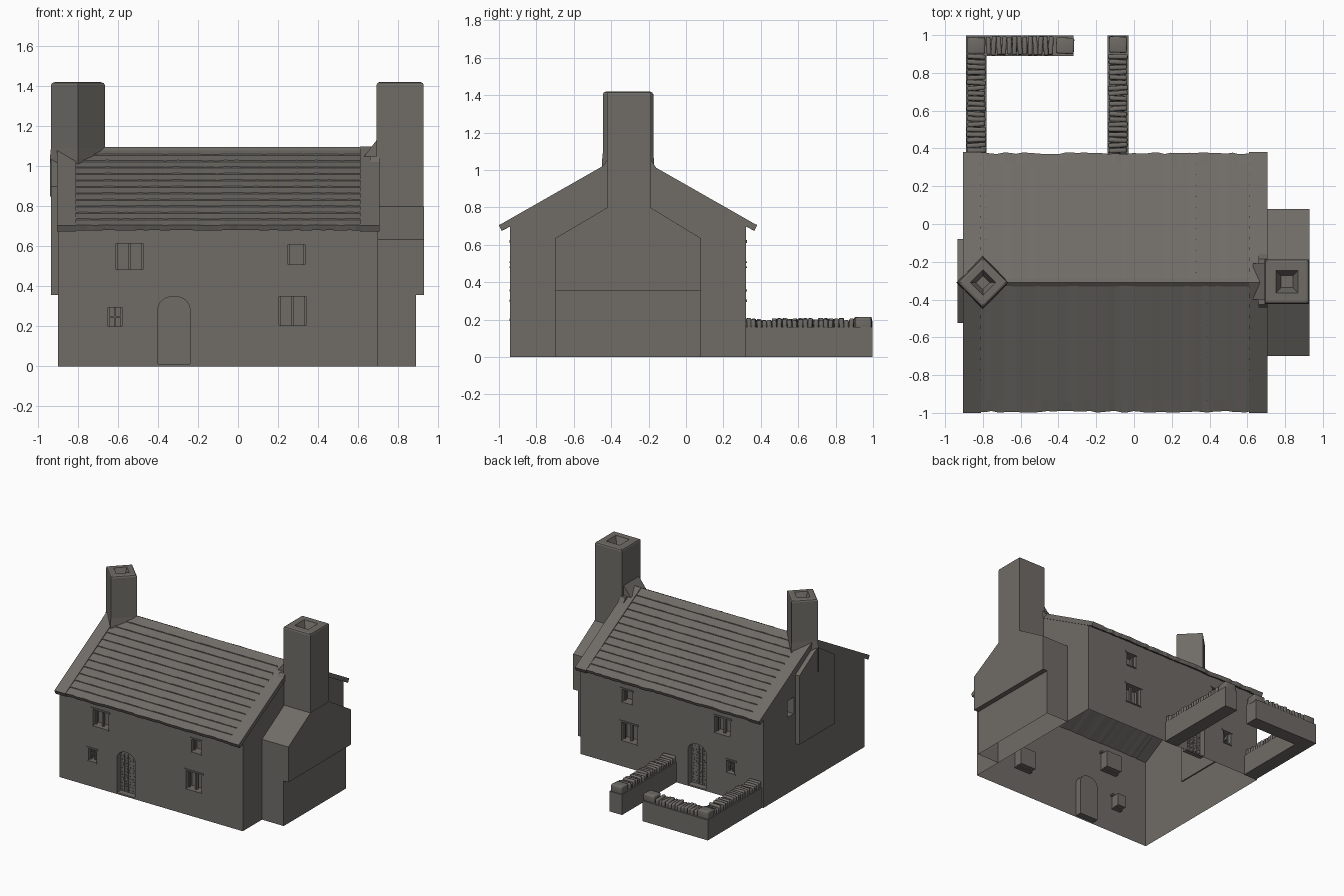
import bpy, bmesh, math, random
from mathutils import Matrix, Vector

if "Cube" in bpy.data.objects:
    bpy.data.objects.remove(bpy.data.objects["Cube"])

random.seed(4)
stone = bpy.data.materials.new("stone grey")
stone.diffuse_color = (0.16, 0.15, 0.135, 1)
stone.use_nodes = True
stone.node_tree.nodes["Principled BSDF"].inputs["Base Color"].default_value = stone.diffuse_color

YC, FRONT, BACK, LEFT, RIGHT = -0.31, -0.94, 0.32, -0.90, 0.70


def finish(bm, name, smooth=False):
    bmesh.ops.recalc_face_normals(bm, faces=bm.faces[:])
    me = bpy.data.meshes.new(name)
    bm.to_mesh(me)
    bm.free()
    me.materials.append(stone)
    ob = bpy.data.objects.new(name, me)
    bpy.context.collection.objects.link(ob)
    if smooth:
        for p in me.polygons:
            p.use_smooth = True
    return ob


def prism(bm, pts, axis, a, b):
    """Extrude a 2D outline along x (outline in y,z) or y (outline in x,z)."""
    def co(p, t):
        return (t, p[0], p[1]) if axis == 'x' else (p[0], t, p[1])
    lo = [bm.verts.new(co(p, a)) for p in pts]
    hi = [bm.verts.new(co(p, b)) for p in pts]
    n = len(pts)
    bm.faces.new(lo)
    bm.faces.new(hi[::-1])
    for i in range(n):
        j = (i + 1) % n
        bm.faces.new((lo[i], hi[i], hi[j], lo[j]))


def rect(u0, u1, v0, v1):
    return [(u0, v0), (u1, v0), (u1, v1), (u0, v1)]


def box(bm, x0, x1, y0, y1, z0, z1):
    prism(bm, rect(y0, y1, z0, z1), 'x', x0, x1)


def drop_faces(ob, test):
    bm = bmesh.new()
    bm.from_mesh(ob.data)
    bm.normal_update()
    bad = [f for f in bm.faces if test(f)]
    bmesh.ops.delete(bm, geom=bad, context='FACES')
    bm.to_mesh(ob.data)
    bm.free()


# ---- openings, the same on front and back walls
windows = [(-0.61, -0.475, 0.485, 0.615), (-0.65, -0.58, 0.20, 0.295),
           (0.25, 0.335, 0.51, 0.61), (0.205, 0.34, 0.205, 0.35)]
door = [(-0.40, 0.012), (-0.24, 0.012)] + [
    (-0.32 + 0.08 * math.cos(a), 0.285 + 0.065 * math.sin(a))
    for a in [math.pi * i / 12 for i in range(13)]]
walls = [(FRONT, 1), (BACK, -1)]          # wall plane, inward direction

# ---- house walls with recesses, open below and above
bm = bmesh.new()
prism(bm, [(FRONT, 0), (BACK, 0), (BACK, 0.705), (YC, 1.06), (FRONT, 0.705)], 'x', LEFT, RIGHT)
house = finish(bm, "house_walls")
bm = bmesh.new()
for w, s in walls:
    for x0, x1, z0, z1 in windows:
        prism(bm, rect(x0, x1, z0, z1), 'y', w - 0.03 * s, w + 0.07 * s)
    prism(bm, door, 'y', w - 0.03 * s, w + 0.05 * s)
box(bm, LEFT - 0.03, LEFT + 0.07, -0.06, 0.02, 0.60, 0.73)
cutter = finish(bm, "opening_cutter")
cutter.hide_render = True
mod = house.modifiers.new("openings", 'BOOLEAN')
mod.operation, mod.solver, mod.object = 'DIFFERENCE', 'EXACT', cutter
bpy.context.view_layer.update()
dg = bpy.context.evaluated_depsgraph_get()
cut = bpy.data.meshes.new_from_object(house.evaluated_get(dg))
house.modifiers.clear()
house.data = cut
bpy.data.objects.remove(cutter)
drop_faces(house, lambda f: (f.normal.z < -0.9 and f.calc_center_median().z < 0.005)
           or (0.3 < f.normal.z < 0.97 and f.calc_center_median().z > 0.69))

# ---- window bars, lintels and sills
bm = bmesh.new()
for w, s in walls:
    for x0, x1, z0, z1 in windows:
        xm, zm = (x0 + x1) / 2, (z0 + z1) / 2

        def bar(a, b, c, d, d0, d1):
            box(bm, a, b, min(w + s * d0, w + s * d1), max(w + s * d0, w + s * d1), c, d)
        bar(x0 - 0.015, x1 + 0.015, z1, z1 + 0.012, -0.005, 0.03)
        bar(x0 - 0.005, x1 + 0.005, z0 - 0.008, z0, -0.005, 0.03)
        for e in (x0, x1 - 0.008):
            bar(e, e + 0.008, z0, z1, 0.03, 0.045)
        if x1 - x0 > 0.1:
            bar(xm - 0.007, xm + 0.007, z0, z1, 0.025, 0.045)
        elif x0 < 0:
            bar(xm - 0.004, xm + 0.004, z0, z1, 0.03, 0.045)
            bar(x0, x1, zm - 0.004, zm + 0.004, 0.03, 0.045)
finish(bm, "window_frames")

# ---- door studs and plank strips
bm = bmesh.new()
for w, s in walls:
    y = w + 0.05 * s
    for i in range(1, 5):
        x = -0.40 + 0.032 * i
        box(bm, x - 0.002, x + 0.002, min(y, y - 0.004 * s), max(y, y - 0.004 * s), 0.012, 0.31)
    for i in range(5):
        for j in range(12):
            x = -0.384 + 0.032 * i + random.uniform(-0.007, 0.007)
            z = 0.03 + 0.023 * j + random.uniform(-0.005, 0.005)
            box(bm, x - 0.003, x + 0.003, min(y, y - 0.006 * s), max(y, y - 0.006 * s), z - 0.003, z + 0.003)
finish(bm, "door_studs")


# ---- roof: lapped courses with a ragged eave
def roof_z(d):
    return 1.09 - 0.565 * d


for side, label in ((-1, "front"), (1, "back")):
    bm = bmesh.new()
    cols, courses, prev = 44, 12, None
    for c in range(cols + 1):
        x = -0.82 + 1.44 * c / cols
        lift = random.uniform(-0.002, 0.002)
        prof = []
        for k in range(courses):
            d0, d1 = 0.685 * k / courses, 0.685 * (k + 1) / courses
            prof += [(d0, roof_z(d0) - 0.003), (d1, roof_z(d1) + 0.003 + lift)]
        d, z = prof[-1]
        j = random.uniform(-0.006, 0.004)
        prof[-1] = (d + j, z)
        prof += [(d + j - 0.012, z - 0.026), (0, roof_z(0) - 0.034)]
        ring = [bm.verts.new((x, YC + side * p[0], p[1])) for p in prof]
        if prev:
            for i in range(len(ring)):
                k = (i + 1) % len(ring)
                bm.faces.new((prev[i], ring[i], ring[k], prev[k]))
        if c in (0, cols):
            bm.faces.new(ring)
        prev = ring
    finish(bm, "roof_" + label)

# ---- ridge strip and gable copings
bm = bmesh.new()
prism(bm, [(YC - 0.02, 1.078), (YC, 1.096), (YC + 0.02, 1.078)], 'x', -0.8, 0.64)
finish(bm, "roof_ridge")
for x0, x1, label in ((-0.905, -0.81, "left"), (0.61, 0.706, "right")):
    bm = bmesh.new()
    top = [(YC - 0.69, 0.705), (YC, 1.098), (YC + 0.69, 0.705)]
    low = [(YC + 0.675, 0.675), (YC, 1.055), (YC - 0.675, 0.675)]
    prism(bm, top + low, 'x', x0, x1)
    finish(bm, "coping_" + label)


# ---- chimneys as stacked square rings with a sunken flue
def chimney(name, x, y, turn, rings):
    bm = bmesh.new()
    rot = Matrix.Rotation(turn, 3, 'Z')
    prev = None
    for h, z in rings:
        ring = [bm.verts.new(rot @ Vector((h * a, h * b, 0)) + Vector((x, y, z)))
                for a, b in ((-1, -1), (1, -1), (1, 1), (-1, 1))]
        if prev:
            for i in range(4):
                j = (i + 1) % 4
                bm.faces.new((prev[i], prev[j], ring[j], ring[i]))
        prev = ring
    bm.faces.new(prev)
    finish(bm, name)


def stack(h):
    return [(h, 1.405), (h - 0.004, 1.415), (h - 0.014, 1.42), (h * 0.5, 1.42), (h * 0.27, 1.36)]


chimney("right_chimney", 0.81, -0.305, 0, [(0.118, 0.78)] + stack(0.118))
chimney("left_chimney", -0.80, YC, math.pi / 4,
        [(0.099, 0.85), (0.099, 1.04), (0.0955, 1.09)] + stack(0.0955))

# ---- sloped collar where the right chimney meets the roof
bm = bmesh.new()
prism(bm, [(-0.465, 0.99), (-0.425, 1.05), (-0.185, 1.05), (-0.145, 0.99)], 'x', 0.66, 0.708)
prism(bm, [(0.63, 1.05), (0.70, 1.14), (0.70, 1.05)], 'y', -0.40, -0.21)
finish(bm, "chimney_collar")

# ---- chimney breast on the right gable
bm = bmesh.new()
box(bm, RIGHT, 0.89, -0.70, 0.08, 0, 0.356)
base = finish(bm, "breast_base")
drop_faces(base, lambda f: f.normal.z < -0.9)
bm = bmesh.new()
prism(bm, [(-0.70, 0.356), (0.08, 0.356), (0.08, 0.635), (-0.19, 0.80), (-0.42, 0.80), (-0.70, 0.635)],
      'x', RIGHT, 0.93)
finish(bm, "breast_upper")

# ---- shallow flue panel on the left gable
bm = bmesh.new()
prism(bm, [(-0.525, 0.356), (-0.08, 0.356), (-0.08, 0.90), (YC, 1.04), (-0.525, 0.90)],
      'x', -0.935, LEFT + 0.01)
finish(bm, "left_flue_panel")

# ---- garden walls
bm = bmesh.new()
prism(bm, rect(0.315, 0.998, 0, 0.16), 'x', -0.89, -0.78)
prism(bm, rect(0.89, 0.998, 0, 0.16), 'x', -0.78, -0.32)
prism(bm, rect(0.315, 0.998, 0, 0.16), 'x', -0.14, -0.03)
finish(bm, "garden_walls")

# ---- upright cap stones along the garden walls
bm = bmesh.new()


def cap(x, y, sx, sy, h):
    m = (Matrix.Translation((x, y, 0.15 + h / 2))
         @ Matrix.Rotation(random.uniform(-0.08, 0.08), 4, 'Z')
         @ Matrix.Rotation(random.uniform(-0.06, 0.06), 4, 'X')
         @ Matrix.Diagonal((sx, sy, h, 1)))
    bmesh.ops.create_cube(bm, size=1, matrix=m)


for i in range(21):
    for x in (-0.835, -0.085):
        cap(x, 0.335 + 0.0275 * i, random.uniform(0.092, 0.108), 0.025, random.uniform(0.046, 0.06))
for i in range(13):
    cap(-0.77 + 0.0275 * i, 0.944, 0.025, random.uniform(0.09, 0.104), random.uniform(0.046, 0.06))
for x, y in ((-0.835, 0.945), (-0.365, 0.944), (-0.085, 0.95)):
    cap(x, y, 0.095, 0.085, 0.064)
bmesh.ops.bevel(bm, geom=bm.edges[:], offset=0.009, segments=2, profile=0.6, affect='EDGES')
finish(bm, "cap_stones", smooth=True)
